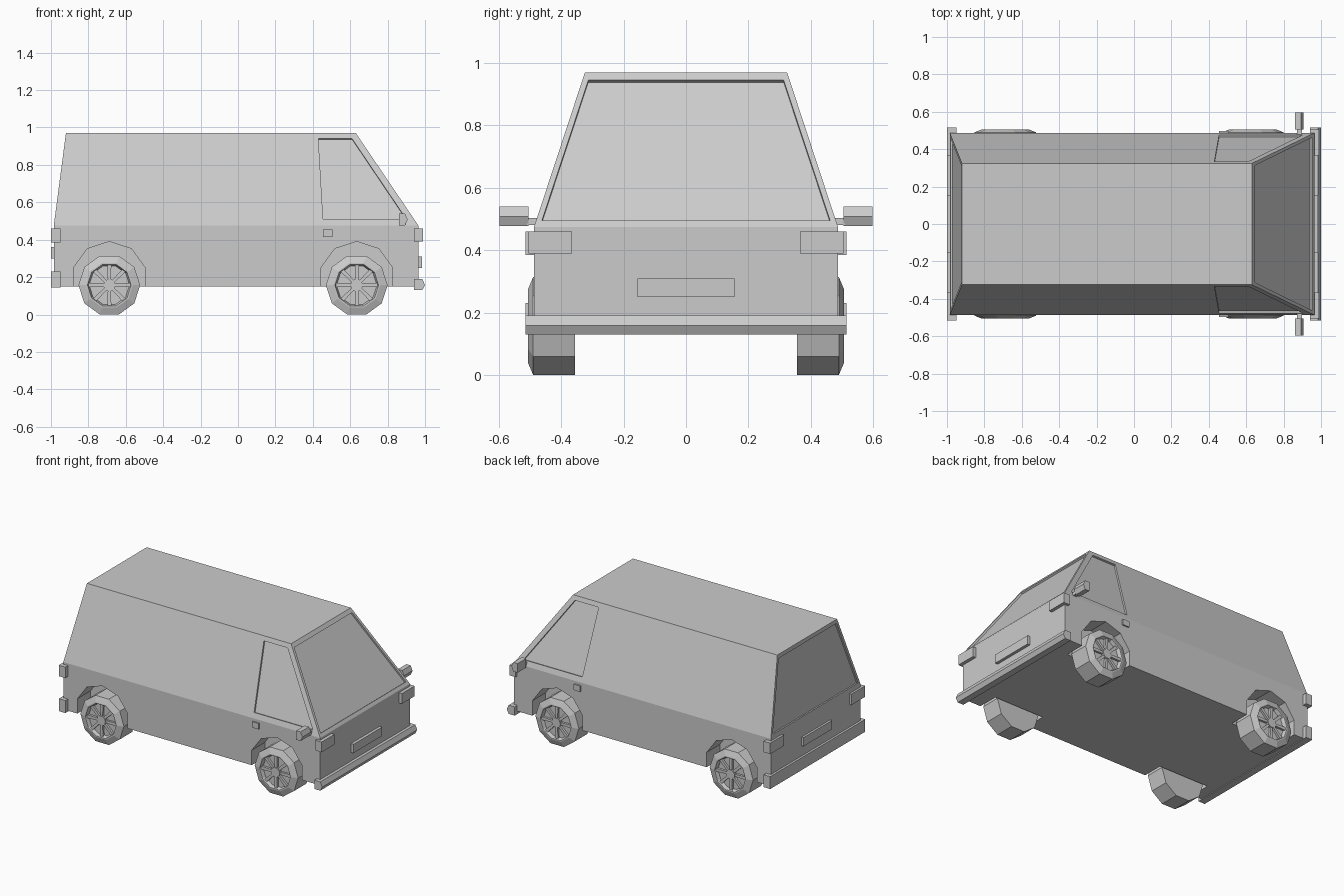
import bpy, bmesh, math
from mathutils import Vector

if "Cube" in bpy.data.objects:
    bpy.data.objects.remove(bpy.data.objects["Cube"])

grey = bpy.data.materials.new("plain grey")
grey.diffuse_color = (0.6, 0.6, 0.6, 1)
grey.use_nodes = True
grey.node_tree.nodes["Principled BSDF"].inputs["Base Color"].default_value = grey.diffuse_color


def make(name, rings):
    """Skin a stack of equal-length point rings and cap both ends."""
    bm = bmesh.new()
    loops = [[bm.verts.new(p) for p in ring] for ring in rings]
    n = len(loops[0])
    for a, b in zip(loops, loops[1:]):
        for i in range(n):
            j = (i + 1) % n
            bm.faces.new((a[i], a[j], b[j], b[i]))
    bm.faces.new(loops[0])
    bm.faces.new(loops[-1])
    bmesh.ops.recalc_face_normals(bm, faces=bm.faces[:])
    me = bpy.data.meshes.new(name)
    bm.to_mesh(me)
    bm.free()
    me.materials.append(grey)
    ob = bpy.data.objects.new(name, me)
    bpy.context.collection.objects.link(ob)
    return ob


def box(name, x0, x1, y0, y1, z0, z1):
    return make(name, [[(x0, y0, z), (x1, y0, z), (x1, y1, z), (x0, y1, z)] for z in (z0, z1)])


def bar(name, xz, y0, y1):
    """Extrude an x-z profile along y."""
    return make(name, [[(x, y, z) for x, z in xz] for y in (y0, y1)])


def polygon(cx, cz, r, n, turn):
    return [(cx + r * math.cos(turn + math.tau * i / n),
             cz + r * math.sin(turn + math.tau * i / n)) for i in range(n)]


def recess(name, pts, normal, depth=0.012):
    """Cutter that sinks a flat panel along its normal."""
    nv = Vector(normal).normalized()
    return make(name, [[Vector(p) + nv * d for p in pts] for d in (-depth, 0.03)])


# Body shell: straight lower box and tapered upper cabin
WAIST, TOP, HW = 0.475, 0.97, 0.487
def section(x0, x1, y, z):
    return [(x0, -y, z), (x1, -y, z), (x1, y, z), (x0, y, z)]
body = make("body", [section(-0.985, 0.965, HW, 0.15),
                     section(-0.985, 0.965, HW, WAIST),
                     section(-0.92, 0.63, 0.324, TOP)])
RISE = TOP - WAIST
def side_y(z): return HW - (z - WAIST) * 0.163 / RISE
def front_x(z): return 0.965 - (z - WAIST) * 0.335 / RISE
def rear_x(z): return -0.985 + (z - WAIST) * 0.065 / RISE

# Cutters for windows and wheel arches
glass = [(-0.462, 0.495), (0.462, 0.495), (0.313, 0.945), (-0.313, 0.945)]
door_glass = [(0.43, 0.94), (0.61, 0.94), (0.9, 0.51), (0.455, 0.51)]
AXLES = (-0.688, 0.635)
cutters = [
    recess("windscreen_cut", [(front_x(z), y, z) for y, z in glass], (RISE, 0, 0.335)),
    recess("rear_window_cut", [(rear_x(z), y, z) for y, z in glass], (-RISE, 0, 0.065))]
for s in (-1, 1):
    cutters.append(recess("door_window_cut", [(x, s * side_y(z), z) for x, z in door_glass],
                          (0, s * RISE, 0.163)))
    for ax in AXLES:
        cutters.append(bar("arch_cut", polygon(ax, 0.19, 0.2, 10, math.pi / 2), s * 0.345, s * 0.6))
for c in cutters:
    m = body.modifiers.new("cut", 'BOOLEAN')
    m.operation, m.solver, m.object = 'DIFFERENCE', 'EXACT', c
bpy.context.view_layer.update()
body.data = bpy.data.meshes.new_from_object(
    body.evaluated_get(bpy.context.evaluated_depsgraph_get()))
body.modifiers.clear()
for c in cutters:
    bpy.data.objects.remove(c)

# Wheels: ten-sided tyre with dished rim, hub and spokes
AZ = 0.157
tyre = [(0.355, 0.165), (0.49, 0.165), (0.506, 0.125), (0.506, 0.117), (0.482, 0.108)]
for ax in AXLES:
    for s in (-1, 1):
        make("wheel", [[(x, s * y, z) for x, z in polygon(ax, AZ, r, 10, math.pi / 10 - math.pi / 10)]
                       for y, r in tyre])
        bar("hub", polygon(ax, AZ, 0.033, 10, 0), s * 0.475, s * 0.502)
        for k in range(8):
            a = math.tau * k / 8
            u, w = (math.cos(a), math.sin(a)), (-math.sin(a), math.cos(a))
            bar("spoke", [(ax + u[0] * r + w[0] * t, AZ + u[1] * r + w[1] * t)
                          for r, t in ((0.025, -0.008), (0.112, -0.011), (0.112, 0.011), (0.025, 0.008))],
                s * 0.475, s * 0.497)

# Bumpers with a ridged outer face
bar("front_bumper", [(0.94, 0.13), (0.985, 0.13), (1.0, 0.158), (0.985, 0.19), (0.94, 0.19)], -0.515, 0.515)
box("rear_bumper", -1.0, -0.95, -0.515, 0.515, 0.145, 0.23)

# Number plates
box("front_plate", 0.95, 0.985, -0.155, 0.155, 0.25, 0.31)
box("rear_plate", -1.0, -0.97, -0.155, 0.155, 0.3, 0.36)

# Lamps, mirrors and handles on both sides
for s in (-1, 1):
    box("headlamp", 0.94, 0.988, s * 0.365, s * 0.505, 0.39, 0.46)
    box("tail_lamp", -1.0, -0.95, s * 0.365, s * 0.515, 0.385, 0.46)
    bar("mirror", [(0.86, 0.477), (0.893, 0.477), (0.907, 0.508), (0.893, 0.54), (0.86, 0.54)],
        s * 0.505, s * 0.597)
    box("mirror_arm", 0.872, 0.897, s * 0.465, s * 0.51, 0.48, 0.503)
    box("door_handle", 0.455, 0.505, s * 0.47, s * 0.497, 0.415, 0.455)
